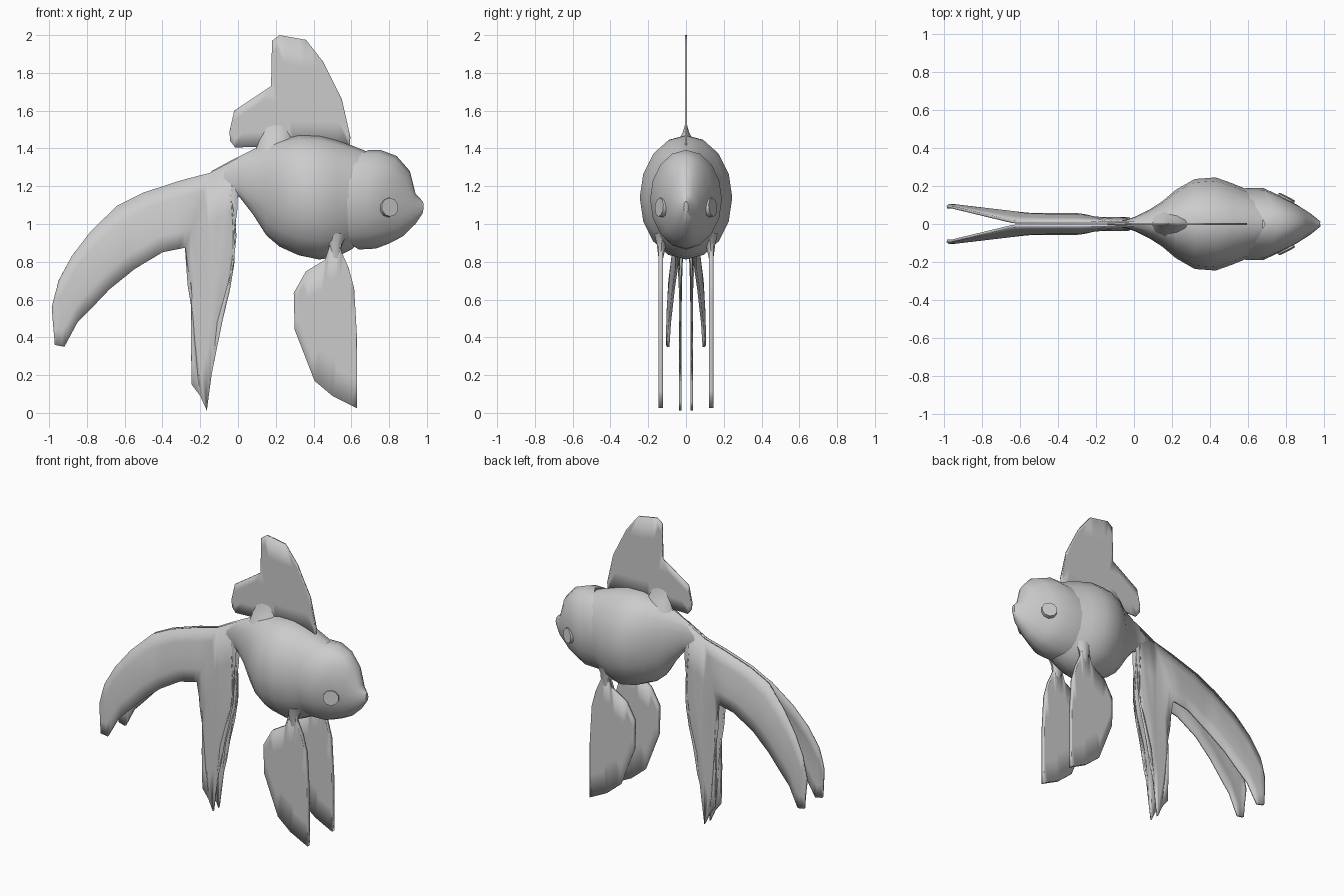
import bpy, bmesh, math
from mathutils import Vector

if "Cube" in bpy.data.objects:
    bpy.data.objects.remove(bpy.data.objects["Cube"])


def finish(name, bm, angle=40, thickness=0):
    bmesh.ops.recalc_face_normals(bm, faces=bm.faces)
    me = bpy.data.meshes.new(name)
    bm.to_mesh(me)
    bm.free()
    ob = bpy.data.objects.new(name, me)
    bpy.context.collection.objects.link(ob)
    if thickness:
        mod = ob.modifiers.new("thickness", 'SOLIDIFY')
        mod.thickness, mod.offset = thickness, 0
    bpy.ops.object.select_all(action='DESELECT')
    ob.select_set(True)
    bpy.context.view_layer.objects.active = ob
    bpy.ops.object.shade_smooth_by_angle(angle=math.radians(angle))
    return ob


def loft(name, rings, caps=(True, True)):
    """Skin a list of point rings."""
    bm = bmesh.new()
    vs = [[bm.verts.new(p) for p in r] for r in rings]
    n = len(rings[0])
    for a, b in zip(vs, vs[1:]):
        for i in range(n):
            j = (i + 1) % n
            bm.faces.new((a[i], a[j], b[j], b[i]))
    for use, r in zip(caps, (vs[0], vs[-1])):
        if use:
            bm.faces.new(r)
    return finish(name, bm)


def section(top, bot, mid_x, w, n=16):
    """Upright oval whose sides may sweep back to mid_x."""
    pts = []
    for i in range(n):
        a = 2 * math.pi * i / n
        u = (1 + math.cos(a)) / 2
        x = bot[0] + (top[0] - bot[0]) * u
        x += (mid_x - (top[0] + bot[0]) / 2) * abs(math.sin(a)) ** 1.5
        pts.append((x, w * math.sin(a), bot[1] + (top[1] - bot[1]) * u))
    return pts


def oval(x, y, z, rx, ry, n=10):
    return [(x + rx * math.cos(2 * math.pi * i / n),
             y + ry * math.sin(2 * math.pi * i / n), z) for i in range(n)]


def fin(name, outline, y_at, thickness):
    """Thin sheet from an x-z outline, bent sideways by y_at(x, z)."""
    bm = bmesh.new()
    bm.faces.new([bm.verts.new((x, 0, z)) for x, z in outline])
    bmesh.ops.triangulate(bm, faces=bm.faces[:])
    bmesh.ops.subdivide_edges(bm, edges=bm.edges[:], cuts=3, use_grid_fill=True)
    for v in bm.verts:
        v.co.y = y_at(v.co.x, v.co.z)
    return finish(name, bm, 40, thickness)


def clamp(t):
    return max(0.0, min(1.0, t))


# Body: x, top z, bottom z, half width
body = [(-.14, 1.28, 1.2, .012), (-.04, 1.335, 1.165, .022), (.01, 1.36, 1.14, .04),
        (.08, 1.395, 1.05, .075), (.15, 1.425, .94, .12), (.22, 1.447, .88, .18),
        (.32, 1.47, .835, .237), (.43, 1.468, .812, .245), (.52, 1.445, .825, .213),
        (.6, 1.417, .865, .18), (.68, 1.385, .93, .15)]
loft("body", [section((x, t), (x, b), x, w) for x, t, b, w in body])

# Head with a swept-back gill edge
head = [((.69, 1.392), (.64, .865), .525, .187), ((.755, 1.392), (.73, .87), .68, .19),
        ((.84, 1.36), (.80, .897), .775, .145), ((.91, 1.28), (.87, .933), .86, .1),
        ((.94, 1.16), (.94, 1.0), .93, .055), ((.978, 1.12), (.976, 1.055), .982, .012)]
loft("head", [section(*h) for h in head], (False, True))

# Dorsal fin and its flared root
fin("dorsal_fin", [(.59, 1.4), (.595, 1.46), (.55, 1.66), (.45, 1.86), (.36, 1.975),
                   (.22, 2.0), (.18, 1.97), (.175, 1.73), (-.02, 1.6), (-.045, 1.49),
                   (-.042, 1.44), (-.015, 1.405), (.14, 1.41), (.3, 1.4)],
    lambda x, z: 0, .012)
loft("dorsal_root", [oval(.2, 0, 1.39, .11, .07), oval(.2, 0, 1.445, .09, .04),
                     oval(.2, 0, 1.485, .07, .018), oval(.2, 0, 1.53, .05, .004)])

# Tail: joined along the top edge, splitting into two sheets toward the tips
top_edge = [(.0, 1.35), (-.15, 1.27), (-.3, 1.23), (-.5, 1.165), (-.64, 1.095),
            (-.78, .96), (-.88, .83), (-.95, .7), (-.985, .56), (-.97, .36)]
tail = top_edge + [(-.92, .35), (-.85, .48), (-.78, .55), (-.68, .655), (-.55, .76),
                   (-.4, .85), (-.28, .875), (-.245, .7), (-.25, .4), (-.245, .15),
                   (-.2, .09), (-.165, .012), (-.14, .2), (-.11, .48), (-.06, .66),
                   (-.02, .8), (-.015, .96), (-.025, 1.08), (-.04, 1.165)]


def top_z(x):
    for (x0, z0), (x1, z1) in zip(top_edge[:9], top_edge[1:9]):
        if x >= x1:
            return z0 + (z1 - z0) * clamp((x - x0) / (x1 - x0))
    return .56


def tail_y(x, z):
    d = -x
    upper = .009 + .08 * clamp((d - .63) / .33)
    lower = .018 + .033 * clamp((d - .1) / .2) + .047 * clamp((d - .55) / .4)
    y = upper + (lower - upper) * clamp((top_z(x) - z) / .2)
    # lower lobe hangs closer to the middle
    k = clamp((.95 - z) / .2) * clamp((.33 - d) / .08)
    return y + (.03 - y) * k


# Paired parts
pelvic = [(.53, .93), (.49, .9), (.49, .86), (.46, .81), (.36, .75), (.295, .635),
          (.30, .44), (.405, .17), (.5, .09), (.63, .025), (.63, .4), (.615, .66),
          (.585, .77), (.545, .86), (.55, .92)]
for s, side in ((1, "left"), (-1, "right")):
    fin("tail_fin_" + side, tail, lambda x, z: s * tail_y(x, z), .014)
    fin("pelvic_fin_" + side, pelvic, lambda x, z: s * .133, .025)
    loft("pelvic_root_" + side, [oval(.52, s * .12, .95, .06, .05),
                                 oval(.515, s * .13, .89, .035, .026),
                                 oval(.515, s * .133, .82, .03, .013)])
    # Eye: flat disc set in the side of the head
    bm = bmesh.new()
    bmesh.ops.create_cone(bm, cap_ends=True, segments=10, radius1=.052,
                          radius2=.05, depth=.03)
    eye = finish("eye_" + side, bm)
    eye.rotation_euler = Vector((.45, s * .89, .08)).to_track_quat('Z', 'Y').to_euler()
    eye.location = (.798, s * .129, 1.088)
